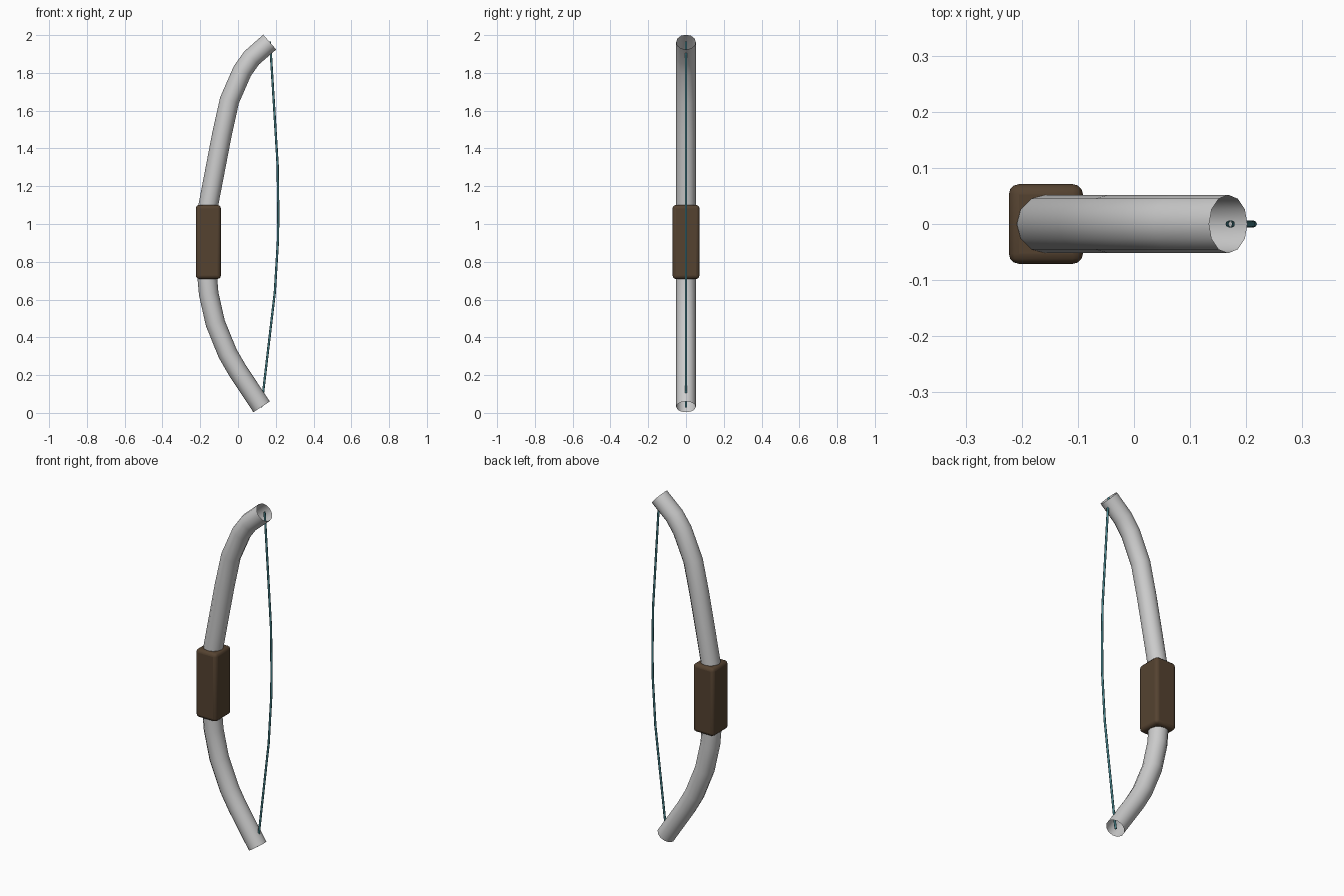
import bpy
import bmesh

if "Cube" in bpy.data.objects:
    bpy.data.objects.remove(bpy.data.objects["Cube"])


def material(name, color):
    mat = bpy.data.materials.new(name)
    mat.diffuse_color = (*color, 1)
    mat.use_nodes = True
    mat.node_tree.nodes["Principled BSDF"].inputs["Base Color"].default_value = mat.diffuse_color
    return mat


def tube(name, path, radius, resolution, mat=None):
    """Open-ended tube along (x, z) points in the y = 0 plane."""
    curve = bpy.data.curves.new(name, 'CURVE')
    curve.dimensions = '3D'
    curve.bevel_depth = radius
    curve.bevel_resolution = resolution
    spline = curve.splines.new('POLY')
    spline.points.add(len(path) - 1)
    for point, (x, z) in zip(spline.points, path):
        point.co = (x, 0, z, 1)
    spline.use_smooth = True
    obj = bpy.data.objects.new(name, curve)
    bpy.context.collection.objects.link(obj)
    if mat:
        curve.materials.append(mat)
    bpy.ops.object.select_all(action='DESELECT')
    obj.select_set(True)
    bpy.context.view_layer.objects.active = obj
    bpy.ops.object.convert(target='MESH')
    return bpy.context.object


# Bow limbs: one bent 12-sided tube, open at both tips
tube("bow_limbs", [
    (0.125, 0.032), (-0.003, 0.225), (-0.055, 0.315), (-0.12, 0.475),
    (-0.155, 0.63), (-0.163, 0.72), (-0.168, 0.90), (-0.157, 1.10),
    (-0.085, 1.475), (-0.045, 1.655), (0.023, 1.81), (0.073, 1.88),
    (0.168, 1.963)], 0.052, 4)

# Bowstring: thin tube bulging away from the grip
tube("bowstring", [
    (0.122, 0.03), (0.132, 0.10), (0.195, 0.64), (0.212, 0.92),
    (0.213, 1.08), (0.21, 1.31), (0.174, 1.90), (0.169, 1.965)],
    0.006, 2, material("string_teal", (0.06, 0.22, 0.25)))

# Grip: rounded block around the middle of the limbs
bpy.ops.mesh.primitive_cube_add(size=1, location=(-0.157, 0, 0.905))
grip = bpy.context.object
grip.name = "grip"
grip.dimensions = (0.132, 0.142, 0.392)
bpy.ops.object.transform_apply(location=False, rotation=False, scale=True)
bevel = grip.modifiers.new("rounded_edges", 'BEVEL')
bevel.width = 0.018
bevel.segments = 3
bpy.ops.object.shade_smooth_by_angle()
grip.data.materials.append(material("grip_brown", (0.09, 0.055, 0.03)))
